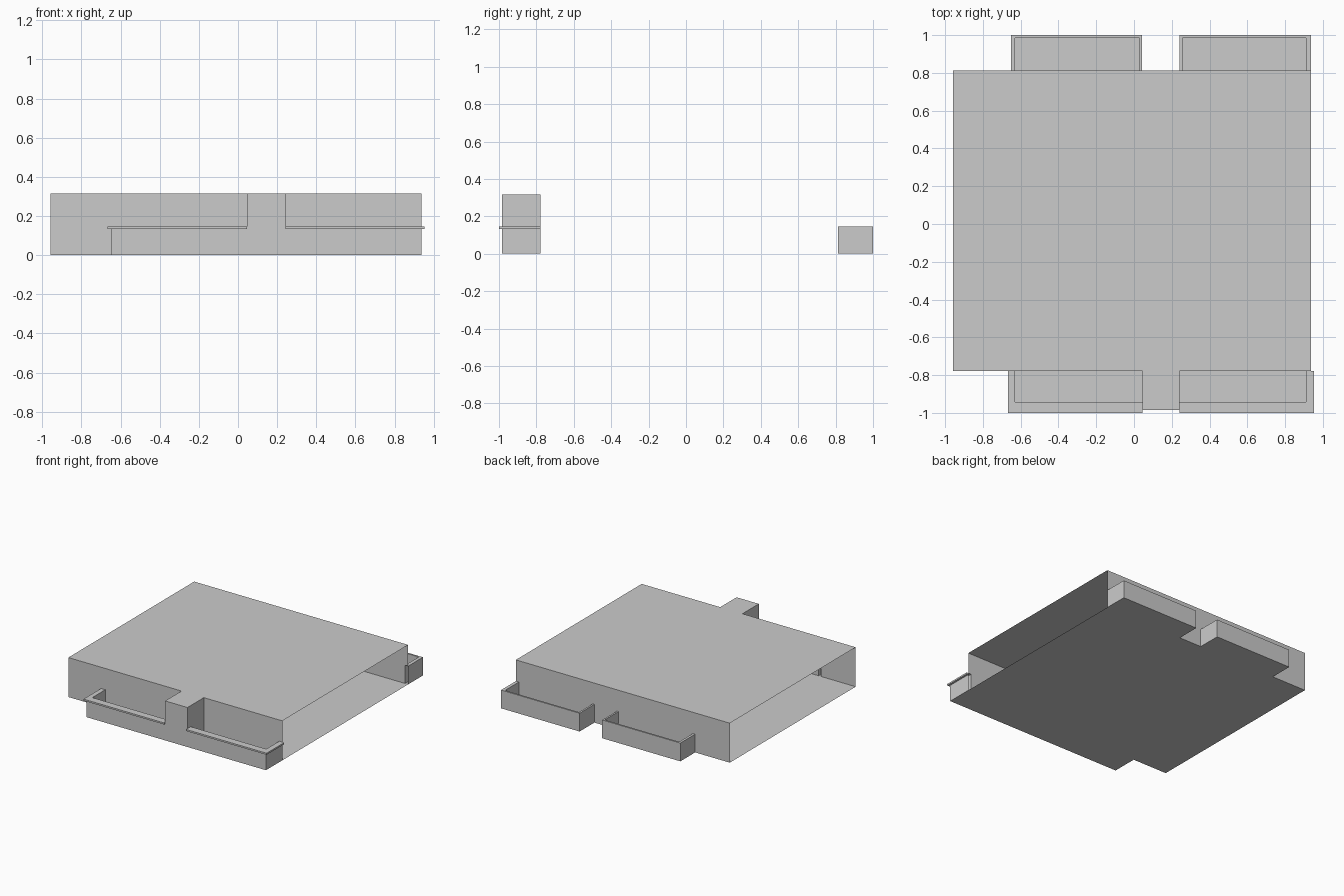
import bpy, bmesh

if "Cube" in bpy.data.objects:
    bpy.data.objects.remove(bpy.data.objects["Cube"])

RAIL, TOP, LIP = 0.146, 0.316, 0.133
FRONT, BACK = -0.778, 0.813
LEFT, RIGHT = -0.957, 0.937


def finish(name, bm):
    mesh = bpy.data.meshes.new(name)
    bmesh.ops.remove_doubles(bm, verts=bm.verts, dist=1e-5)
    bm.to_mesh(mesh)
    bm.free()
    obj = bpy.data.objects.new(name, mesh)
    bpy.context.collection.objects.link(obj)


def add_strip(bm, a, b, za, zb):
    """Quads between path a at height za and path b at height zb."""
    va = [bm.verts.new((x, y, za)) for x, y in a]
    vb = [bm.verts.new((x, y, zb)) for x, y in b]
    for i in range(len(a) - 1):
        bm.faces.new((va[i], va[i + 1], vb[i + 1], vb[i]))


def wall(name, path, z0, z1):
    bm = bmesh.new()
    add_strip(bm, path, path, z0, z1)
    finish(name, bm)


def plate(name, outline, z, up):
    bm = bmesh.new()
    face = bm.faces.new([bm.verts.new((x, y, z)) for x, y in outline])
    if not up:
        face.normal_flip()
    finish(name, bm)


# Wall paths run counter-clockwise; both x ends of the storey stay open
front_low = [(LEFT, FRONT), (-0.65, FRONT), (-0.65, -0.985), (RIGHT, -0.985), (RIGHT, FRONT)]
front_high = [(LEFT, FRONT), (0.045, FRONT), (0.045, -0.985),
              (0.242, -0.985), (0.242, FRONT), (RIGHT, FRONT)]
back_low = [(RIGHT, BACK), (RIGHT, 1), (0.242, 1), (0.242, BACK),
            (0.042, BACK), (0.042, 1), (-0.65, 1), (-0.65, BACK), (LEFT, BACK)]
back_high = [(RIGHT, BACK), (LEFT, BACK)]

wall("front_lower_wall", front_low, 0, RAIL)
wall("front_upper_wall_and_pier", front_high, RAIL, TOP)
wall("back_lower_wall", back_low, 0, RAIL)
wall("back_upper_wall", back_high, RAIL, TOP)

# Floor includes the balcony slabs, roof includes the pier
plate("floor", front_low + back_low[1:], 0, False)
plate("roof", front_high + back_high, TOP, True)

# Inner faces of the four balconies
for name, x0, x1, y0, y1 in (
        ("front_left_balcony", -0.63, 0.045, -0.942, FRONT),
        ("front_right_balcony", 0.242, 0.91, -0.942, FRONT),
        ("back_left_balcony", -0.63, 0.028, BACK, 0.986),
        ("back_right_balcony", 0.257, 0.91, BACK, 0.986)):
    wall(name, [(x0, y0), (x0, y1), (x1, y1), (x1, y0), (x0, y0)], 0, RAIL)

# Front parapet caps with a small overhanging lip
for name, end, pier, edges in (
        ("front_left_cap", 0, 0.045, (-0.667, -0.65, -0.63)),
        ("front_right_cap", 1, 0.242, (0.953, RIGHT, 0.91))):
    paths = []
    for x, y in zip(edges, (-1, -0.985, -0.942)):
        p = [(x, FRONT), (x, y), (pier, y)]
        paths.append(p[::-1] if end else p)
    outer, face, inner = paths
    bm = bmesh.new()
    add_strip(bm, outer, inner, RAIL, RAIL)
    add_strip(bm, outer, outer, LIP, RAIL)
    add_strip(bm, face, outer, LIP, LIP)
    for i, flip in ((0, 1), (-1, 0)):
        pair = [face[i], outer[i]] if flip else [outer[i], face[i]]
        add_strip(bm, pair, pair, LIP, RAIL)
    finish(name, bm)

# Back parapet caps
for name, x0, x1, i0, i1 in (("back_left_cap", -0.65, 0.042, -0.63, 0.028),
                             ("back_right_cap", 0.242, RIGHT, 0.257, 0.91)):
    bm = bmesh.new()
    add_strip(bm, [(x1, BACK), (x1, 1), (x0, 1), (x0, BACK)],
              [(i1, BACK), (i1, 0.986), (i0, 0.986), (i0, BACK)], RAIL, RAIL)
    finish(name, bm)
